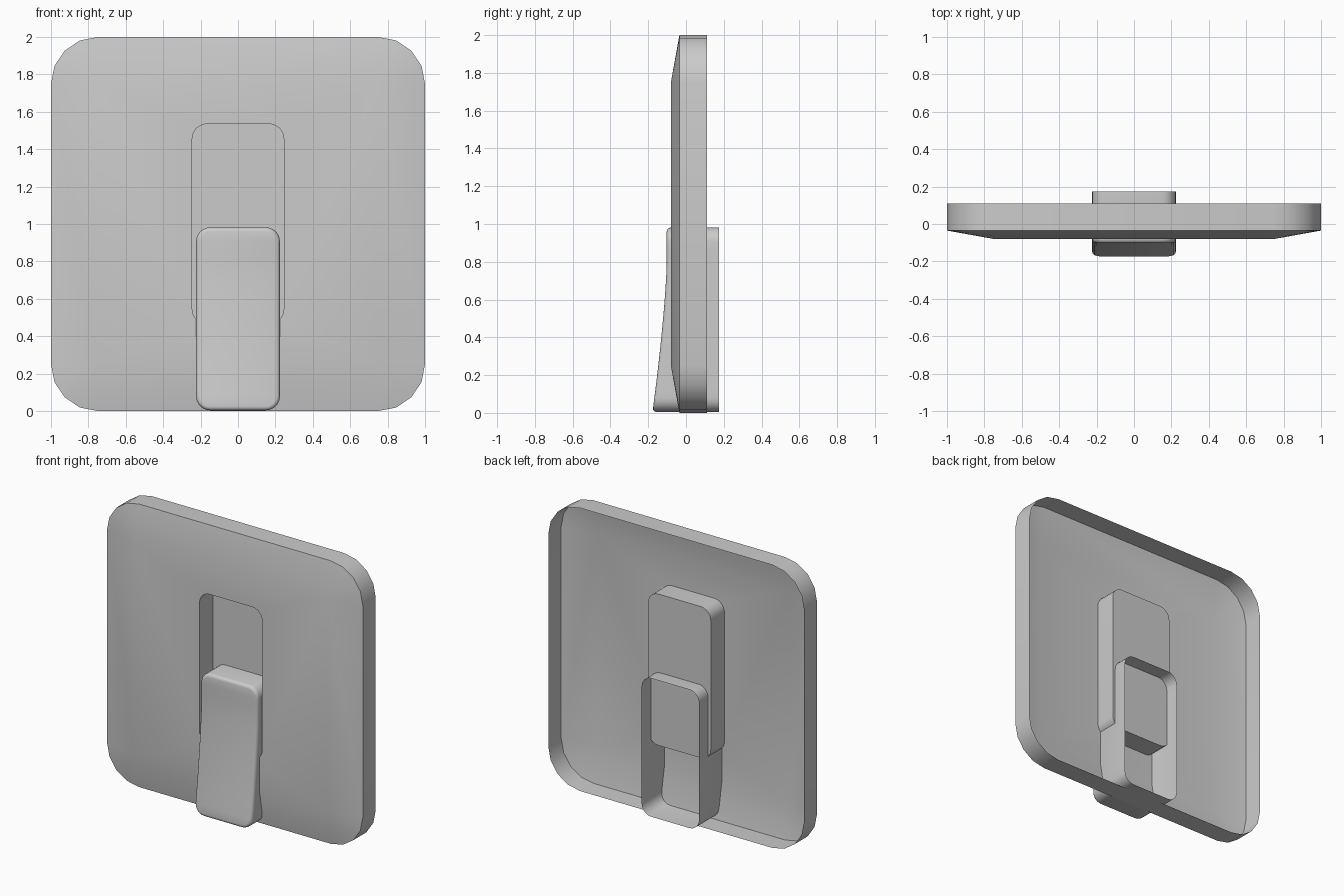
import bpy, bmesh, math

cube = bpy.data.objects.get("Cube")
if cube:
    bpy.data.objects.remove(cube, do_unlink=True)

grey = bpy.data.materials.new("light grey plastic")
grey.use_nodes = True
COLOUR = (0.6, 0.6, 0.6, 1)
grey.diffuse_color = COLOUR
grey.node_tree.nodes["Principled BSDF"].inputs["Base Color"].default_value = COLOUR


def outline(hx, z0, z1, r, segs, rows=0):
    """Rounded rectangle in x, z: the right half going up, then the left half coming down."""
    half = []
    for i in range(segs + 1):
        a = math.pi / 2 * (i / segs - 1)
        half.append((hx - r + r * math.cos(a), z0 + r + r * math.sin(a)))
    for i in range(rows):
        half.append((hx, z0 + r + (z1 - z0 - 2 * r) * (i + 1) / (rows + 1)))
    for i in range(segs + 1):
        a = math.pi / 2 * i / segs
        half.append((hx - r + r * math.cos(a), z1 - r + r * math.sin(a)))
    return half + [(-x, z) for x, z in reversed(half)]


def ring(bm, points, depth):
    return [bm.verts.new((x, depth(z) if callable(depth) else depth, z)) for x, z in points]


def bridge(bm, a, b):
    n = len(a)
    for i in range(n):
        j = (i + 1) % n
        bm.faces.new((a[i], a[j], b[j], b[i]))


def finish(bm, name, angle):
    bmesh.ops.recalc_face_normals(bm, faces=bm.faces)
    # The centre of the front must face -y
    front = max(bm.faces, key=lambda f: -f.calc_center_median().y)
    if front.normal.y > 0:
        bmesh.ops.reverse_faces(bm, faces=bm.faces)
    mesh = bpy.data.meshes.new(name)
    bm.to_mesh(mesh)
    bm.free()
    mesh.materials.append(grey)
    obj = bpy.data.objects.new(name, mesh)
    bpy.context.collection.objects.link(obj)
    bpy.ops.object.select_all(action='DESELECT')
    obj.select_set(True)
    bpy.context.view_layer.objects.active = obj
    bpy.ops.object.shade_smooth_by_angle(angle=math.radians(angle))


# Wall plate: open-backed shell with a sloping border and a sunken pocket
SEGS, R = 4, 0.25
bm = bmesh.new()
edge = outline(1, 0, 2, R, SEGS)
back_rim, front_rim = ring(bm, edge, 0.11), ring(bm, edge, -0.035)
bridge(bm, back_rim, front_rim)

corners = ring(bm, [(0.75, 0.25), (0.75, 1.75), (-0.75, 1.75), (-0.75, 0.25)], -0.08)
for c in range(4):
    start = c * (SEGS + 1)
    for i in range(start, start + SEGS):
        bm.faces.new((front_rim[i], front_rim[i + 1], corners[c]))
    end = start + SEGS
    bm.faces.new((front_rim[end], front_rim[(end + 1) % len(front_rim)],
                  corners[(c + 1) % 4], corners[c]))

# Pocket walls and floor
hole = outline(0.245, 0.465, 1.535, 0.08, 6)
mouth, floor = ring(bm, hole, -0.08), ring(bm, hole, 0.073)
bridge(bm, mouth, floor)
bm.faces.new(floor)

# Flat centre around the pocket mouth
loops = [bm.edges.get((v[i - 1], v[i])) for v in (corners, mouth) for i in range(len(v))]
bmesh.ops.triangle_fill(bm, edges=loops, use_beauty=True, use_dissolve=False)
finish(bm, "wall_plate", 40)


# Rocker: open-backed shell with a front that sweeps out towards the bottom
def sweep(z):
    return -0.102 - 0.076 * max(0, 1 - z / 0.8) ** 1.4


bm = bmesh.new()
rings = []
for inset, drop in ((0, None), (0, 0.022), (0.003, 0.011), (0.01, 0.003), (0.022, 0)):
    pts = outline(0.224 - inset, 0.004 + inset, 0.982 - inset, 0.075 - inset, 6, 16)
    rings.append(ring(bm, pts, 0.175 if drop is None else lambda z, d=drop: sweep(z) + d))
for a, b in zip(rings, rings[1:]):
    bridge(bm, a, b)
face = rings[-1]
n = len(face)
for i in range(n // 2 - 1):
    bm.faces.new((face[i], face[i + 1], face[n - 2 - i], face[n - 1 - i]))
finish(bm, "rocker", 40)
